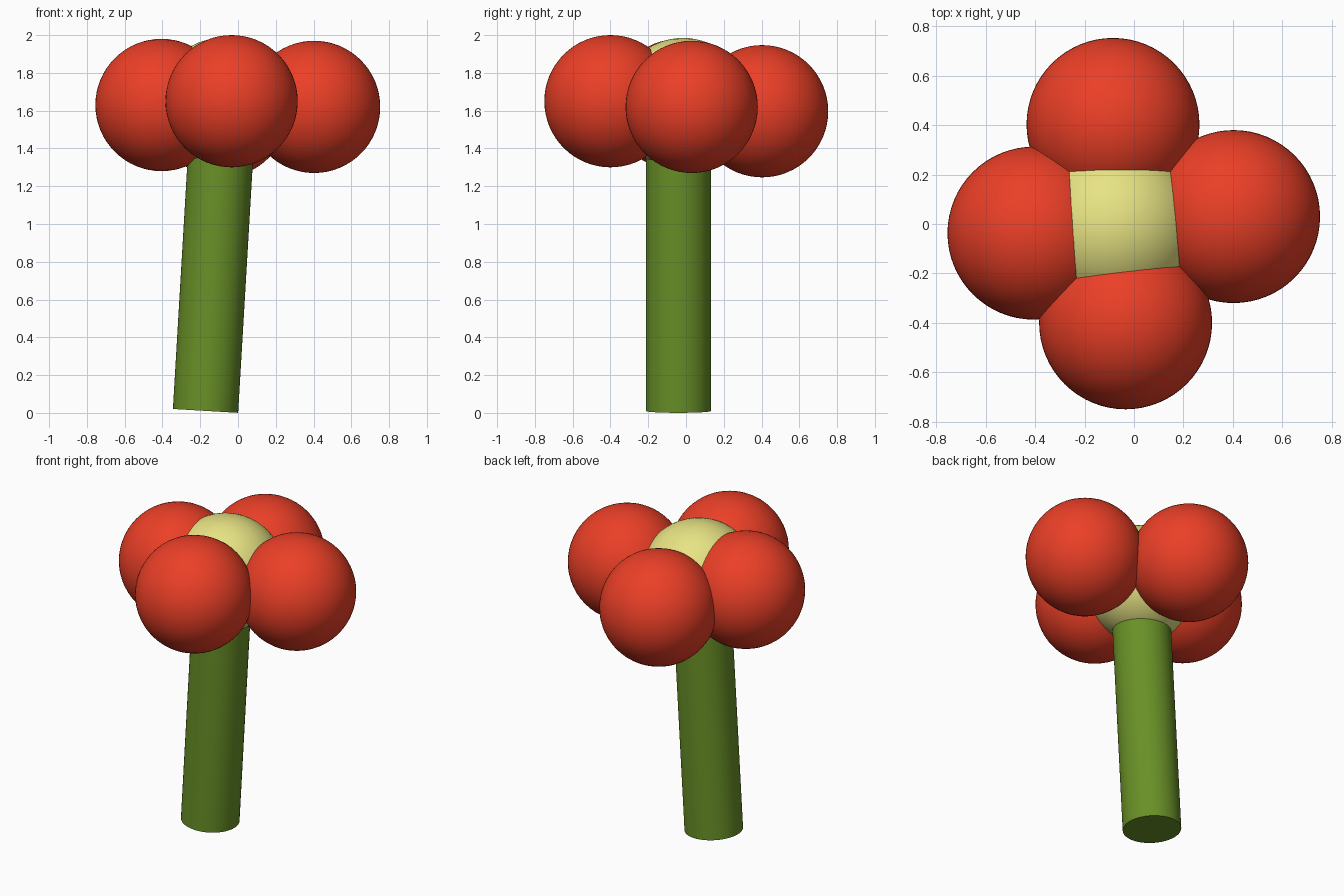
import bpy
from math import radians
from mathutils import Vector

if "Cube" in bpy.data.objects:
    bpy.data.objects.remove(bpy.data.objects["Cube"])


def material(name, rgb):
    mat = bpy.data.materials.new(name)
    mat.diffuse_color = (*rgb, 1)
    mat.use_nodes = True
    mat.node_tree.nodes["Principled BSDF"].inputs["Base Color"].default_value = mat.diffuse_color
    return mat


red = material("petal_red", (0.83, 0.05, 0.02))
yellow = material("centre_yellow", (0.80, 0.77, 0.23))
green = material("stem_green", (0.14, 0.28, 0.02))


def finish(name, mat):
    obj = bpy.context.object
    obj.name = name
    obj.data.materials.append(mat)
    bpy.ops.object.shade_smooth_by_angle(angle=radians(30))


def ball(name, centre, mat):
    bpy.ops.mesh.primitive_uv_sphere_add(
        segments=64, ring_count=32, radius=0.35, location=centre)
    finish(name, mat)


# Flower centre and four petals of equal size
ball("flower_centre", (-0.08, -0.015, 1.635), yellow)
petals = {
    "petal_left": (-0.405, -0.037, 1.63),
    "petal_right": (0.403, 0.03, 1.62),
    "petal_front": (-0.034, -0.40, 1.65),
    "petal_back": (-0.085, 0.403, 1.597),
}
for name, centre in petals.items():
    ball(name, centre, red)

# Slightly leaning stem, ending inside the flower centre
base, top = Vector((-0.172, -0.04, 0.0105)), Vector((-0.089, -0.04, 1.42))
axis = top - base
bpy.ops.mesh.primitive_cylinder_add(
    vertices=64, radius=0.173, depth=axis.length, location=(base + top) / 2,
    rotation=axis.to_track_quat('Z', 'Y').to_euler())
finish("stem", green)
